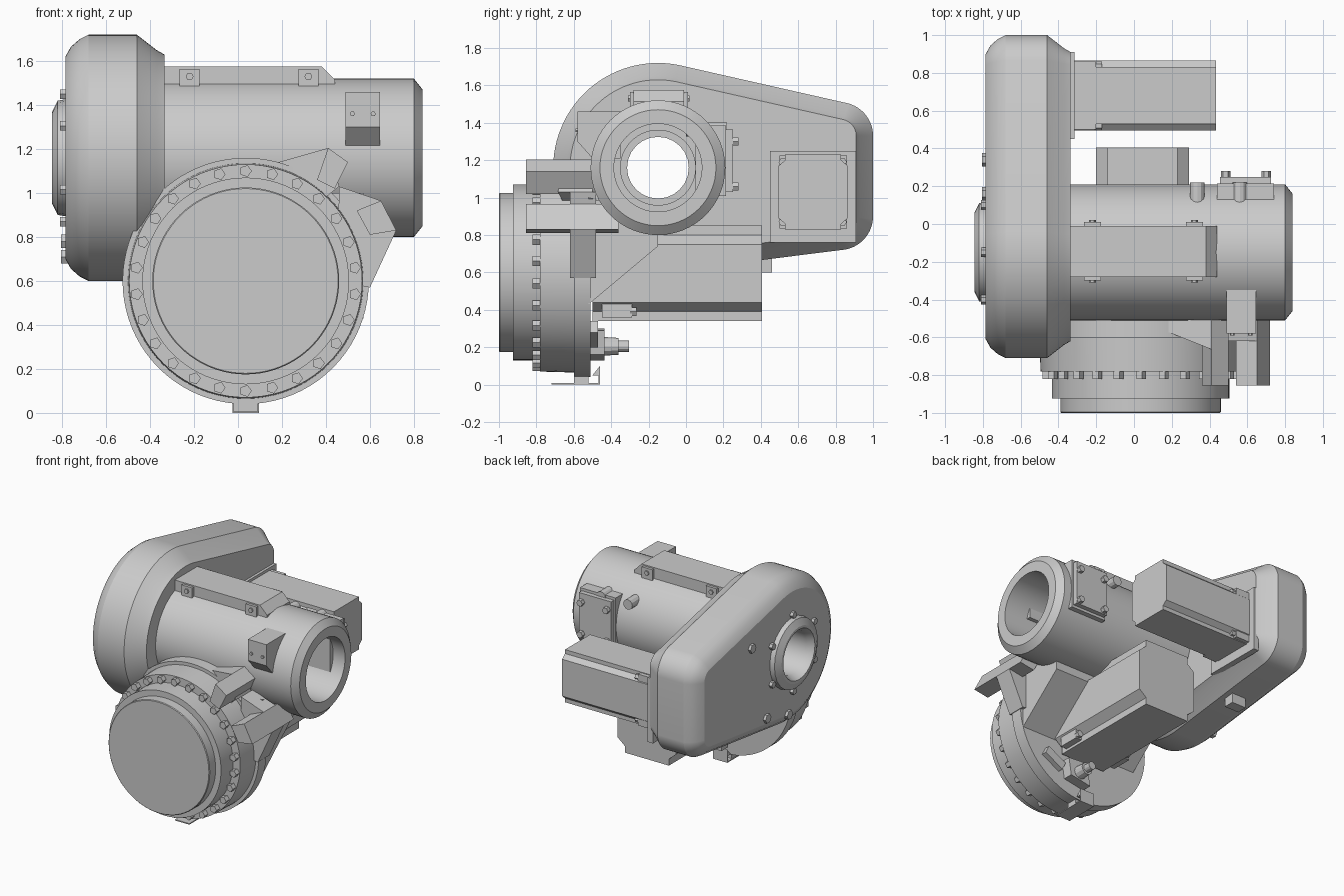
import bpy, bmesh, math
from mathutils import Vector

cube = bpy.data.objects.get("Cube")
if cube:
    bpy.data.objects.remove(cube)

GREY = (0.6, 0.6, 0.6, 1)
metal = bpy.data.materials.new("plain grey")
metal.use_nodes = True
metal.diffuse_color = GREY
metal.node_tree.nodes["Principled BSDF"].inputs["Base Color"].default_value = GREY


def loft(name, rings, loop=False):
    """Skin equal rings; close into a tube with a hole, or cap both ends."""
    bm = bmesh.new()
    rows = [[bm.verts.new(p) for p in ring] for ring in rings]
    pairs = list(zip(rows, rows[1:])) + ([(rows[-1], rows[0])] if loop else [])
    for a, b in pairs:
        for i in range(len(a)):
            j = (i + 1) % len(a)
            bm.faces.new((a[i], a[j], b[j], b[i]))
    if not loop:
        bm.faces.new(rows[0])
        bm.faces.new(rows[-1])
    bmesh.ops.recalc_face_normals(bm, faces=bm.faces)
    mesh = bpy.data.meshes.new(name)
    bm.to_mesh(mesh)
    bm.free()
    mesh.materials.append(metal)
    obj = bpy.data.objects.new(name, mesh)
    bpy.context.collection.objects.link(obj)
    bpy.ops.object.select_all(action="DESELECT")
    obj.select_set(True)
    bpy.context.view_layer.objects.active = obj
    bpy.ops.object.shade_smooth_by_angle(angle=math.radians(25))
    return obj


def place(axis, u, v, w):
    """Section coordinates u, v at distance w along the axis."""
    return {"x": (w, u, v), "y": (u, w, v), "z": (u, v, w)}[axis]


def prism(name, axis, section, start, end):
    return loft(name, [[place(axis, u, v, w) for u, v in section] for w in (start, end)])


def box(name, x, y, z):
    return prism(name, "z", [(x[0], y[0]), (x[1], y[0]), (x[1], y[1]), (x[0], y[1])], *z)


def lathe(name, axis, centre, profile, sides=64, loop=False):
    turns = [2 * math.pi * i / sides for i in range(sides)]
    return loft(name, [[place(axis, centre[0] + r * math.cos(t), centre[1] + r * math.sin(t), w)
                        for t in turns] for w, r in profile], loop)


def bolt(name, axis, centre, start, end, radius=0.025, sides=6):
    return lathe(name, axis, centre, [(start, radius), (end, radius)], sides)


def notched(cu, cv, hu, hv, nu, nv):
    """Rectangle with a sloped notch at each corner."""
    quarter = [(hu, hv - 2 * nv), (hu - nu, hv - nv), (hu - nu, hv)]
    pts = quarter + [(-u, v) for u, v in reversed(quarter)]
    pts += [(-u, -v) for u, v in pts]
    return [(cu + u, cv + v) for u, v in pts]


ARM = (-0.15, 1.16)      # arm axis in y, z
DISC = (0.035, 0.6)      # gearbox axis in x, z

# Hollow arm tube
lathe("arm_tube", "x", ARM, [(-0.5, 0.235), (-0.5, 0.36), (0.8, 0.36), (0.84, 0.31),
                             (0.84, 0.235)], loop=True)

# Belt cover: rounded outline around three circles, lofted across its width
CIRCLES = [(-0.15, 1.16, 0.56), (0.82, 1.33, 0.18), (0.82, 0.9, 0.18)]


def cover_ring(x, inset):
    ring = []
    for i in range(96):
        t = 2 * math.pi * i / 96
        c, s = math.cos(t), math.sin(t)
        y, z, r = max(CIRCLES, key=lambda k: k[0] * c + k[1] * s + k[2])
        ring.append((x, y + (r - inset) * c, z + (r - inset) * s))
    return ring


def hole_ring(x, r):
    return [(x, ARM[0] + r * math.cos(math.pi * i / 48), ARM[1] + r * math.sin(math.pi * i / 48))
            for i in range(96)]


widths = [(-0.785, 0.1), (-0.76, 0.055), (-0.72, 0.02), (-0.68, 0), (-0.46, 0), (-0.37, 0.07),
          (-0.335, 0.09)]
loft("belt_cover", [hole_ring(-0.785, 0.2)] + [cover_ring(*w) for w in widths]
     + [hole_ring(-0.335, 0.2)], loop=True)

# Faceted ring around the bore on the outer side of the cover
lathe("bore_cap", "x", ARM, [(-0.76, 0.27), (-0.82, 0.26), (-0.845, 0.21), (-0.845, 0.19),
                             (-0.79, 0.165), (-0.4, 0.165), (-0.4, 0.25)], 24, True)
for i in range(6):
    t = math.radians(60 * i + 30)
    bolt("cap_bolt", "x", (ARM[0] + 0.29 * math.cos(t), ARM[1] + 0.29 * math.sin(t)), -0.81, -0.76)
for y, z in ((0.34, 1.38), (-0.1, 0.71), (0.16, 0.78)):
    bolt("cover_bolt", "x", (y, z), -0.805, -0.7, 0.035)
box("cover_tab", (-0.62, -0.5), (0.38, 0.46), (0.6, 0.72))

# Stepped gearbox disc and its bolt circle
lathe("gearbox_disc", "y", DISC, [(-1, 0.42), (-0.995, 0.425), (-0.925, 0.425), (-0.925, 0.47),
                                  (-0.78, 0.47), (-0.78, 0.53), (-0.6, 0.535), (-0.6, 0.56),
                                  (-0.51, 0.56)], 80)
for i in range(26):
    t = 2 * math.pi * i / 26
    bolt("disc_bolt", "y", (DISC[0] + 0.5 * math.sin(t), DISC[1] + 0.5 * math.cos(t)),
         -0.82, -0.77, 0.028, 5)

# Neck joining gearbox and arm
prism("neck", "x", [(-0.52, 0.43), (-0.15, 0.74), (-0.15, 0.9), (-0.52, 1.0)], -0.42, 0.57)

# Ears and their gussets beside the gearbox
prism("upper_ear", "y", [(0.36, 1.06), (0.41, 1.205), (0.5, 1.14), (0.44, 1.02)], -0.855, -0.4)
prism("lower_ear", "y", [(0.54, 0.92), (0.65, 0.965), (0.72, 0.83), (0.6, 0.81)], -0.855, -0.36)
upper = [(0.15, 1.13), (0.41, 1.205), (0.46, 1.03), (0.3, 0.9)]
lower = [(0.46, 1.03), (0.65, 0.965), (0.72, 0.83), (0.6, 0.57), (0.45, 0.6)]
loft("upper_gusset", [[(x, -0.5, z) for x, z in upper],
                      [(x, -0.56 - 0.4 * (x - 0.15), z) for x, z in upper]])
prism("lower_gusset", "y", lower, -0.62, -0.48)

# Motor under the arm
prism("lower_motor", "y", notched(0.045, 0.595, 0.245, 0.255, 0.06, 0.05), -0.5, 0.405)
box("lower_motor_flange", (-0.2, 0.28), (-0.45, -0.29), (0.36, 0.84))
for x in (-0.17, 0.26):
    for z in (0.39, 0.8):
        bolt("lower_motor_bolt", "y", (x, z), -0.3, -0.265, 0.025)

# Motor at the back of the cover, with its mounting plate
prism("rear_motor", "x", notched(0.68, 1.03, 0.185, 0.2, 0.035, 0.03), -0.34, 0.435)
box("rear_motor_flange", (-0.34, -0.2), (0.5, 0.86), (0.835, 1.225))
box("rear_motor_plate", (-0.36, -0.315), (0.45, 0.91), (0.76, 1.25))
for y in (0.52, 0.835):
    for z in (0.87, 1.19):
        bolt("rear_motor_bolt", "x", (y, z), -0.21, -0.17)

# Cable rail on top of the arm, with screw blocks
prism("top_rail", "y", [(-0.36, 1.4), (-0.36, 1.575), (0.38, 1.575), (0.44, 1.515), (0.44, 1.4)],
      -0.28, -0.01)
for x in (-0.22, 0.32):
    for y, side in ((-0.28, -1), (-0.01, 1)):
        box("rail_block", (x - 0.045, x + 0.045), (y - 0.02, y + 0.02), (1.48, 1.565))
        bolt("rail_screw", "y", (x, 1.53), y, y + side * 0.03, 0.018)

# Small sensor box on the front of the arm
prism("sensor_box", "x", [(-0.35, 1.21), (-0.5, 1.21), (-0.58, 1.3), (-0.58, 1.46), (-0.35, 1.46)],
      0.49, 0.645)
for x in (0.52, 0.615):
    bolt("sensor_screw", "y", (x, 1.36), -0.59, -0.57, 0.012)

# Junction box behind the arm, with cable glands
box("junction_box", (0.44, 0.74), (0.05, 0.215), (1.01, 1.385))
box("junction_lid", (0.455, 0.725), (0.215, 0.25), (1.03, 1.365))
for x in (0.485, 0.7):
    for z in (1.06, 1.3):
        bolt("lid_screw", "y", (x, z), 0.24, 0.28)
for x in (0.335, 0.56):
    bolt("cable_gland", "y", (x, 1.365), 0.0, 0.22, 0.038, 12)

# Foot bracket and plugs at the back of the gearbox
box("foot_plate", (-0.025, 0.095), (-0.72, -0.46), (0, 0.008))
prism("foot_upright", "x", [(-0.46, 0), (-0.46, 0.1), (-0.5, 0.05), (-0.468, 0.05), (-0.468, 0)],
      -0.025, 0.095)
box("foot_block", (-0.02, 0.09), (-0.6, -0.52), (0.005, 0.06))
prism("plug_plate", "y", [(0.03, 0.13), (0.2, 0.16), (0.22, 0.29), (0.06, 0.3)], -0.51, -0.435)
lathe("plug", "y", (0.12, 0.205), [(-0.44, 0.05), (-0.36, 0.045), (-0.36, 0.03), (-0.305, 0.03)], 12)
prism("plug_rail", "y", [(0.25, 0.2), (0.4, 0.28), (0.37, 0.34), (0.22, 0.26)], -0.52, -0.47)
